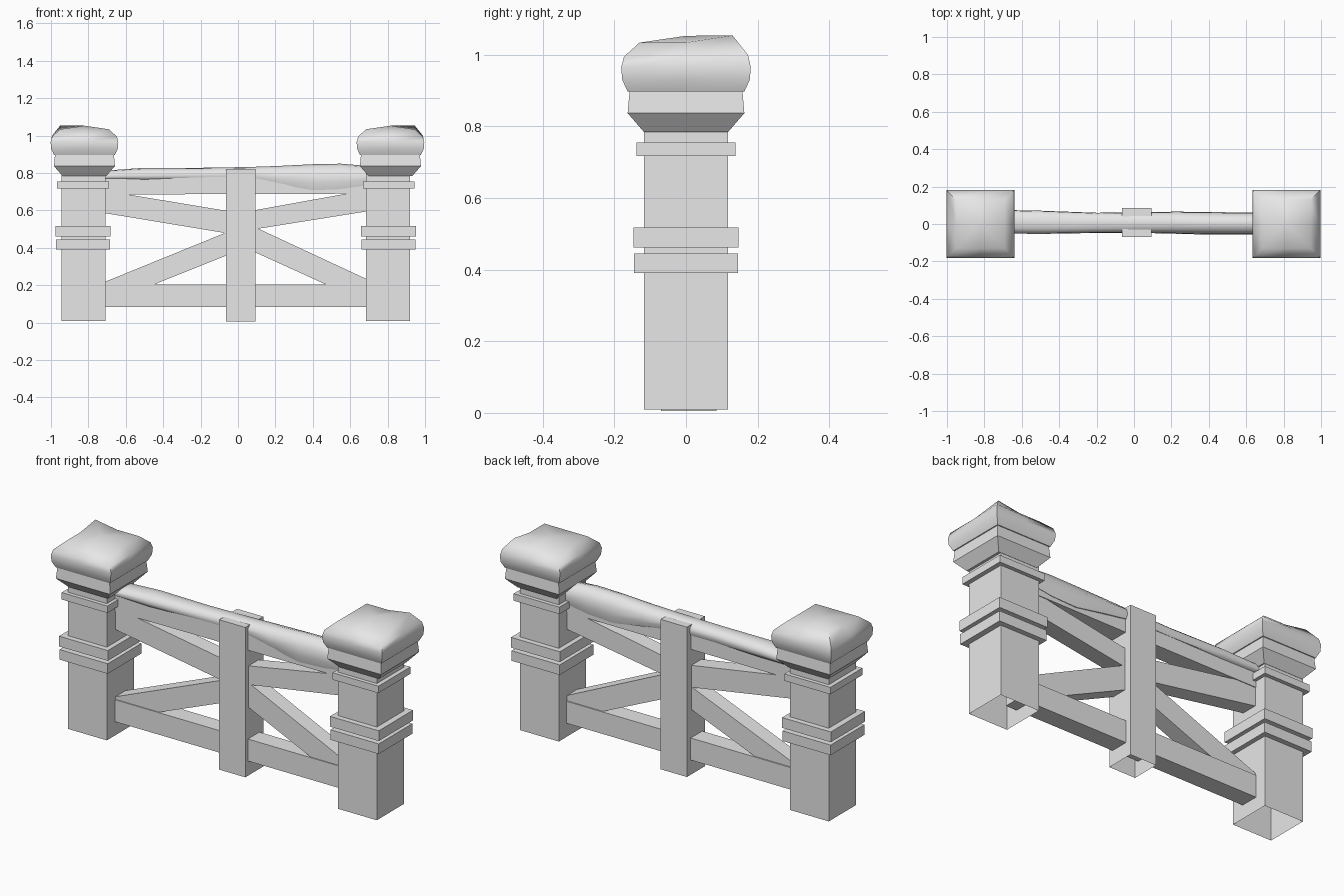
import bpy, bmesh
from mathutils import Vector

cube = bpy.data.objects.get("Cube")
if cube:
    bpy.data.objects.remove(cube, do_unlink=True)

grey = bpy.data.materials.new("plain_grey")
grey.use_nodes = True
grey.diffuse_color = (0.8, 0.8, 0.8, 1)
grey.node_tree.nodes["Principled BSDF"].inputs["Base Color"].default_value = (0.8, 0.8, 0.8, 1)


def loft(name, rings, cap_start=True, cap_end=True, peak=None, smooth=False):
    """Join rings of equal point count into a skin, with optional end faces or a peak."""
    bm = bmesh.new()
    loops = [[bm.verts.new(p) for p in ring] for ring in rings]
    n = len(loops[0])
    for a, b in zip(loops, loops[1:]):
        for i in range(n):
            j = (i + 1) % n
            bm.faces.new((a[i], a[j], b[j], b[i]))
    if cap_start:
        bm.faces.new(loops[0][::-1])
    if peak:
        top = bm.verts.new(peak)
        for i in range(n):
            bm.faces.new((loops[-1][i], loops[-1][(i + 1) % n], top))
    elif cap_end:
        bm.faces.new(loops[-1])
    bmesh.ops.recalc_face_normals(bm, faces=bm.faces)
    mesh = bpy.data.meshes.new(name)
    bm.to_mesh(mesh)
    bm.free()
    mesh.materials.append(grey)
    obj = bpy.data.objects.new(name, mesh)
    bpy.context.collection.objects.link(obj)
    if smooth:
        bpy.ops.object.select_all(action='DESELECT')
        obj.select_set(True)
        bpy.context.view_layer.objects.active = obj
        bpy.ops.object.shade_smooth_by_angle(angle=1.1)
    return obj


def square(cx, cy, half, z):
    return [(cx + sx * half, cy + sy * half, z)
            for sx, sy in ((-1, -1), (1, -1), (1, 1), (-1, 1))]


def bar(name, x0, low0, high0, x1, low1, high1, y0, y1):
    """A beam running along x whose height changes from one end to the other."""
    ends = [[(x, y0, lo), (x, y1, lo), (x, y1, hi), (x, y0, hi)]
            for x, lo, hi in ((x0, low0, high0), (x1, low1, high1))]
    return loft(name, ends)


def post(side, label, shaft_x, cap_x):
    # hollow shaft, open at the ground
    loft(label + "_post_shaft", [square(shaft_x, 0, 0.117, z) for z in (0.01, 0.8)],
         cap_start=False)
    # raised bands
    for part, low, high, half in (("lower_band", 0.39, 0.445, 0.145),
                                  ("middle_band", 0.462, 0.518, 0.147),
                                  ("upper_band", 0.717, 0.755, 0.138)):
        loft(label + "_" + part, [square(shaft_x + side * 0.003, 0, half, z)
                                  for z in (low, high)])
    # flared head
    loft(label + "_post_head", [square(cap_x, 0, h, z) for h, z in
                                ((0.118, 0.785), (0.163, 0.837), (0.157, 0.905))])
    # pillow of snow, raised at its outer back corner
    rings = []
    for half, z, lift in ((0.163, 0.897, 0), (0.178, 0.93, 0), (0.181, 0.965, 0),
                          (0.173, 0.995, 0.005), (0.13, 1.034, 0.02)):
        ring = []
        for sx, sy in ((-1, -1), (0, -1), (1, -1), (1, 0), (1, 1), (0, 1), (-1, 1), (-1, 0)):
            raised = lift if (sx == side and sy == 1) else 0
            ring.append((cap_x + sx * half, sy * half, z + raised))
        rings.append(ring)
    loft(label + "_snow_cap", rings, peak=(cap_x, 0, 1.053), smooth=True)


post(1, "left", 0.802, 0.815)
post(-1, "right", -0.826, -0.821)

# horizontal rails
bar("bottom_rail", -0.75, 0.085, 0.205, 0.75, 0.085, 0.205, -0.047, 0.052)
bar("top_rail", -0.75, 0.685, 0.79, 0.75, 0.69, 0.79, -0.045, 0.05)

# braces meeting at the middle
bar("upper_right_brace", -0.72, 0.587, 0.707, 0, 0.468, 0.588, -0.042, 0.046)
bar("lower_right_brace", -0.72, 0.095, 0.215, 0, 0.384, 0.508, -0.042, 0.046)
bar("upper_left_brace", 0.72, 0.6, 0.715, 0, 0.485, 0.585, -0.042, 0.046)
bar("lower_left_brace", 0.72, 0.09, 0.218, 0, 0.418, 0.553, -0.042, 0.046)

# upright in the middle, open at the ground
loft("middle_upright", [[(-0.065, -0.07, z), (0.093, -0.07, z),
                         (0.093, 0.085, z), (-0.065, 0.085, z)] for z in (0.005, 0.822)],
     cap_start=False)

# snow lying along the top rail: x, underside, top, front, back
drift = ((-0.75, 0.765, 0.81, -0.05, 0.076), (-0.5, 0.762, 0.828, -0.053, 0.071),
         (-0.2, 0.765, 0.828, -0.048, 0.06), (0.05, 0.765, 0.832, -0.048, 0.062),
         (0.22, 0.738, 0.838, -0.052, 0.066), (0.4, 0.708, 0.847, -0.057, 0.064),
         (0.55, 0.714, 0.85, -0.057, 0.062), (0.75, 0.745, 0.833, -0.055, 0.06))
# cross-section as fractions of depth and height
section = ((0.08, 0), (0, 0.3), (0.03, 0.65), (0.22, 0.92), (0.5, 1),
           (0.78, 0.92), (0.97, 0.65), (1, 0.3), (0.92, 0))
loft("rail_snow", [[Vector((x, f + u * (b - f), lo + v * (hi - lo))) for u, v in section]
                   for x, lo, hi, f, b in drift], smooth=True)
